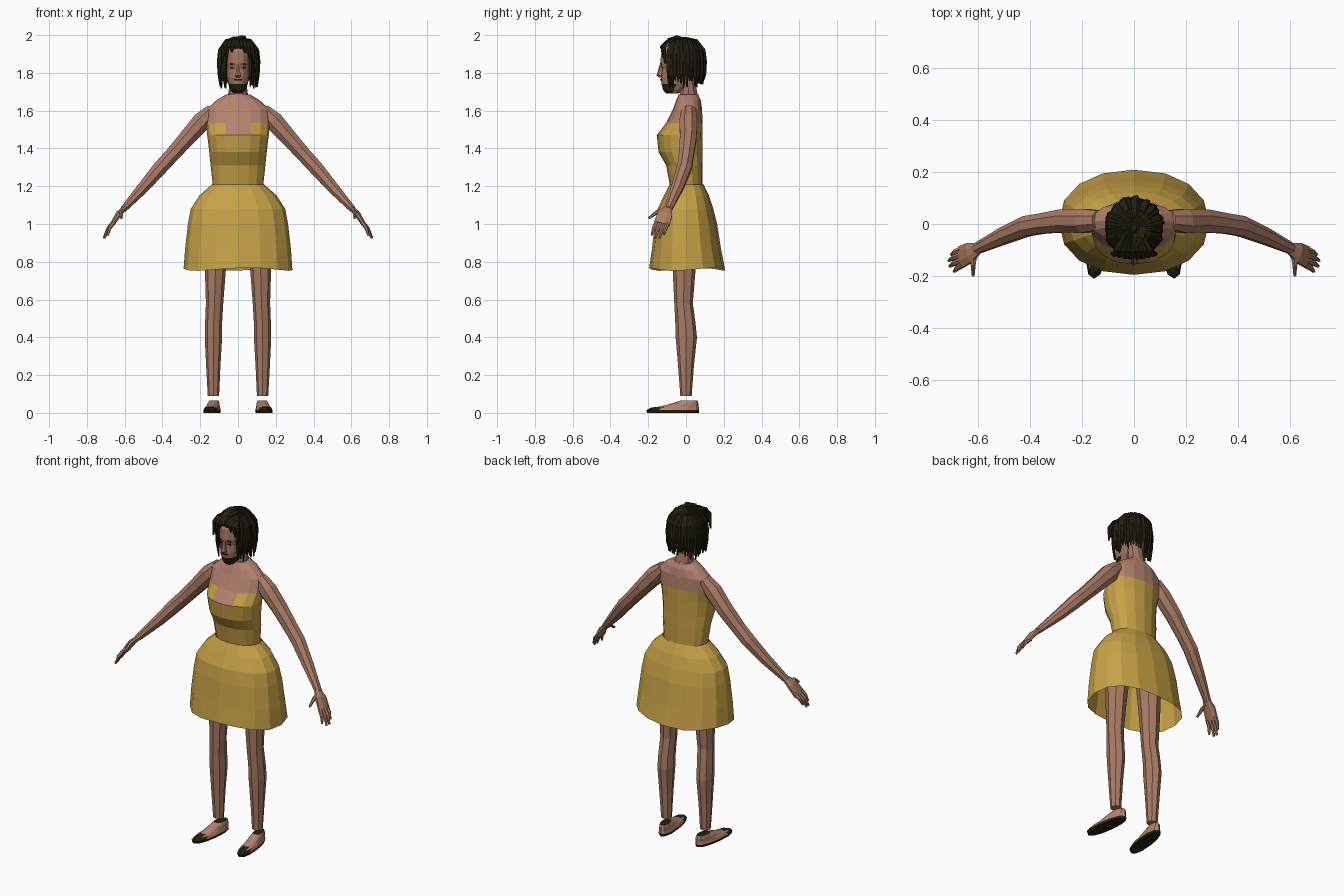
import bpy, bmesh, math, random
from mathutils import Vector

if "Cube" in bpy.data.objects:
    bpy.data.objects.remove(bpy.data.objects["Cube"])

random.seed(4)


def material(name, rgb):
    m = bpy.data.materials.new(name)
    m.diffuse_color = (*rgb, 1)
    m.use_nodes = True
    m.node_tree.nodes["Principled BSDF"].inputs["Base Color"].default_value = m.diffuse_color
    return m


SKIN = material("chest skin", (0.46, 0.225, 0.155))
LIMB = material("limb skin", (0.40, 0.20, 0.125))
FACE = material("face skin", (0.36, 0.175, 0.11))
DRESS = material("mustard cloth", (0.57, 0.36, 0.06))
DARK = material("dark hair and soles", (0.016, 0.015, 0.005))


def finish(name, bm, mats, rule=None, mirror=False):
    bmesh.ops.recalc_face_normals(bm, faces=bm.faces)
    if rule:
        for f in bm.faces:
            f.material_index = rule(f.calc_center_median())
    me = bpy.data.meshes.new(name)
    bm.to_mesh(me)
    bm.free()
    for m in mats:
        me.materials.append(m)
    ob = bpy.data.objects.new(name, me)
    bpy.context.collection.objects.link(ob)
    if mirror:
        ob.modifiers.new("mirror", 'MIRROR')
    return ob


def skin_rings(bm, rings, caps=(True, True)):
    rows = [[bm.verts.new(p) for p in r] for r in rings]
    n = len(rows[0])
    for a, b in zip(rows, rows[1:]):
        for i in range(n):
            j = (i + 1) % n
            bm.faces.new((a[i], a[j], b[j], b[i]))
    for row, cap in zip((rows[0], rows[-1]), caps):
        if cap:
            bm.faces.new(row)


def level_ring(z, hw, y0, y1, cx=0, n=16, p=2.2, wave=0):
    """Horizontal rounded ring; the first point faces the front."""
    pts = []
    for i in range(n):
        t = math.tau * i / n
        s, c = math.sin(t), math.cos(t)
        s, c = (math.copysign(abs(v) ** (2 / p), v) if abs(v) > 1e-6 else 0 for v in (s, c))
        pts.append((cx + hw * s, (y0 + y1) / 2 - (y1 - y0) / 2 * c,
                    z + wave * math.sin(3 * t + 1)))
    return pts


def tube(bm, path, radii, ref=(0, 1, 0), n=8):
    """Closed tube along a path, radii are (along ref, across ref)."""
    path = [Vector(p) for p in path]
    rings = []
    for i, p in enumerate(path):
        d = (path[min(i + 1, len(path) - 1)] - path[max(i - 1, 0)]).normalized()
        u = Vector(ref)
        u = (u - d * u.dot(d)).normalized()
        v = d.cross(u)
        a, b = radii[i]
        rings.append([p + u * a * math.cos(math.tau * (k + .5) / n)
                      + v * b * math.sin(math.tau * (k + .5) / n) for k in range(n)])
    skin_rings(bm, rings)


# Torso: bare shoulders above a bodice with a notched neckline
bm = bmesh.new()
skin_rings(bm, [level_ring(*r, p=2.1) for r in (
    (1.19, .132, -.083, .088), (1.31, .145, -.105, .088), (1.38, .152, -.145, .088),
    (1.47, .163, -.155, .088), (1.535, .168, -.105, .088), (1.61, .165, -.068, .085),
    (1.655, .115, -.052, .078), (1.685, .065, -.04, .065))])
finish("torso", bm, [DRESS, SKIN],
       lambda c: int(c.z > 1.54 or (c.z > 1.475 and c.y < 0 and abs(c.x) < .06)))

# Skirt: open flared shell with a wavy hem
bm = bmesh.new()
skin_rings(bm, [level_ring(*r[:4], wave=r[4]) for r in (
    (.76, .288, -.195, .208, .008), (.87, .28, -.18, .185, 0), (1.0, .265, -.165, .165, 0),
    (1.08, .25, -.15, .145, 0), (1.15, .205, -.117, .122, 0), (1.21, .138, -.087, .093, 0))],
    caps=(False, False))
finish("skirt", bm, [DRESS])

# Legs
bm = bmesh.new()
skin_rings(bm, [level_ring(*r, n=8, p=2) for r in (
    (.09, .03, -.03, .03, .13), (.25, .038, -.042, .042, .131), (.4, .046, -.055, .058, .13),
    (.48, .045, -.057, .05, .129), (.58, .046, -.062, .036, .124), (.75, .055, -.07, .05, .12),
    (.98, .07, -.08, .065, .11))])
finish("legs", bm, [LIMB], mirror=True)

# Flat shoes: dark sole, toe and ankle opening
bm = bmesh.new()
skin_rings(bm, [level_ring(*r, cx=.135, n=12, p=2.3) for r in (
    (0, .04, -.205, .068), (.014, .042, -.21, .07), (.028, .037, -.185, .068),
    (.034, .034, -.135, .067), (.05, .031, -.075, .066), (.065, .025, -.03, .06))])
for v in bm.verts:
    v.co.x -= .12 * (v.co.y + .05)
finish("shoes", bm, [SKIN, DARK],
       lambda c: int(c.z < .012 or c.y < -.13 or c.z > .064), mirror=True)

# Arms
bm = bmesh.new()
tube(bm, [(.135, .015, 1.605), (.19, .012, 1.545), (.27, .012, 1.455), (.35, .002, 1.365),
          (.41, -.008, 1.30), (.5, -.045, 1.195), (.605, -.095, 1.08)],
     [(.04, .035), (.05, .054), (.048, .047), (.042, .042), (.042, .041), (.035, .033),
      (.023, .019)])
finish("arms", bm, [LIMB], mirror=True)

# Hands with four fingers and a thumb
bm = bmesh.new()
tube(bm, [(.595, -.092, 1.09), (.63, -.11, 1.055), (.665, -.128, 1.0)],
     [(.022, .013), (.042, .017), (.046, .013)], n=8)
for y0, tip in ((-.096, (.7, -.117, .945)), (-.117, (.71, -.14, .925)),
                (-.138, (.707, -.162, .925)), (-.158, (.69, -.182, .94))):
    base = Vector((.658, y0, 1.008))
    mid = base.lerp(Vector(tip), .5) + Vector((.006, 0, .004))
    tube(bm, [base, mid, tip], [(.012, .012), (.011, .01), (.006, .006)], n=6)
tube(bm, [(.612, -.11, 1.068), (.617, -.155, 1.062), (.617, -.198, 1.03)],
     [(.014, .014), (.011, .011), (.006, .006)], ref=(1, 0, 0), n=6)
finish("hands", bm, [LIMB], mirror=True)

# Neck
bm = bmesh.new()
tube(bm, [(0, .015, 1.66), (0, .012, 1.72), (0, 0, 1.80)],
     [(.054, .056), (.044, .048), (.044, .048)], n=10)
finish("neck", bm, [FACE])

# Head with bearded chin
bm = bmesh.new()
skin_rings(bm, [level_ring(*r, n=16, p=2.2) for r in (
    (1.69, .024, -.105, -.04), (1.71, .04, -.122, -.01), (1.742, .052, -.13, .03),
    (1.775, .06, -.133, .05), (1.82, .064, -.128, .065), (1.85, .067, -.137, .07),
    (1.91, .067, -.13, .075), (1.95, .05, -.105, .06))])
finish("head", bm, [FACE, DARK],
       lambda c: int(c.z < 1.74 and c.y < -.07 and abs(c.x) < .045))

# Nose
bm = bmesh.new()
skin_rings(bm, [level_ring(*r, n=6, p=2) for r in (
    (1.775, .012, -.138, -.12), (1.785, .019, -.157, -.12), (1.80, .014, -.152, -.12),
    (1.845, .008, -.139, -.125))])
finish("nose", bm, [FACE])


# Thin painted face details: moustache, brows and eyes
def plate(name, x, y, z, w, h, mirror):
    b = bmesh.new()
    bmesh.ops.create_cube(b, size=1)
    for v in b.verts:
        v.co = Vector((x + v.co.x * w, y + v.co.y * .008, z + v.co.z * h))
    finish(name, b, [DARK], mirror=mirror)


plate("moustache", 0, -.133, 1.764, .04, .006, False)
plate("brows", .03, -.131, 1.848, .026, .005, True)
plate("eyes", .03, -.125, 1.826, .018, .005, True)

# Hair cap with an opening for the face
bm = bmesh.new()
bmesh.ops.create_uvsphere(bm, u_segments=16, v_segments=10, radius=1)
for v in bm.verts:
    v.co = Vector((v.co.x * .104, v.co.y * .11 - .018, v.co.z * .115 + 1.872))
cut = []
for f in bm.faces:
    c = f.calc_center_median()
    if c.z < 1.80 or (c.y < -.06 and c.z < 1.925):
        cut.append(f)
bmesh.ops.delete(bm, geom=cut, context='FACES')
finish("hair_cap", bm, [DARK])

# Hanging locks fanned out from the crown
bm = bmesh.new()
N = 34
for i in range(N):
    a = math.radians(42 + 276 * i / (N - 1))
    out = Vector((math.sin(a), -math.cos(a), 0))
    tip = 1.735 + random.uniform(-.02, .03)
    k = random.uniform(.93, 1.03)
    pts = [Vector((out.x * r * .108 * k, out.y * r * .115 * k - .015, z)) for r, z in (
        (.1, 1.985), (.6, 1.97), (.93, 1.92), (1, 1.86), (.98, 1.79), (.93, tip))]
    tube(bm, pts, [(.008, .006), (.014, .01), (.016, .011), (.013, .01), (.009, .008),
                   (.004, .004)], ref=(math.cos(a), math.sin(a), 0), n=5)
finish("hanging_locks", bm, [DARK])

# Short fringe swept over the forehead, plus a small crown tuft
bm = bmesh.new()
for x, z in ((-.075, 1.85), (-.055, 1.88), (-.03, 1.91), (-.012, 1.935),
             (.015, 1.93), (.035, 1.905), (.055, 1.88), (.075, 1.85)):
    tube(bm, [(x * .3, -.03, 1.985), (x * .8, -.1, 1.965), (x, -.132 + abs(x) * .2, 1.935),
              (x * 1.15, -.138 + abs(x) * .35, z)],
         [(.008, .008), (.016, .01), (.014, .011), (.005, .005)], ref=(1, 0, 0), n=5)
tube(bm, [(.03, .0, 1.975), (.02, -.05, 1.99), (.0, -.095, 1.975)],
     [(.02, .008), (.025, .01), (.01, .008)], ref=(1, 0, 0), n=5)
finish("fringe", bm, [DARK])
